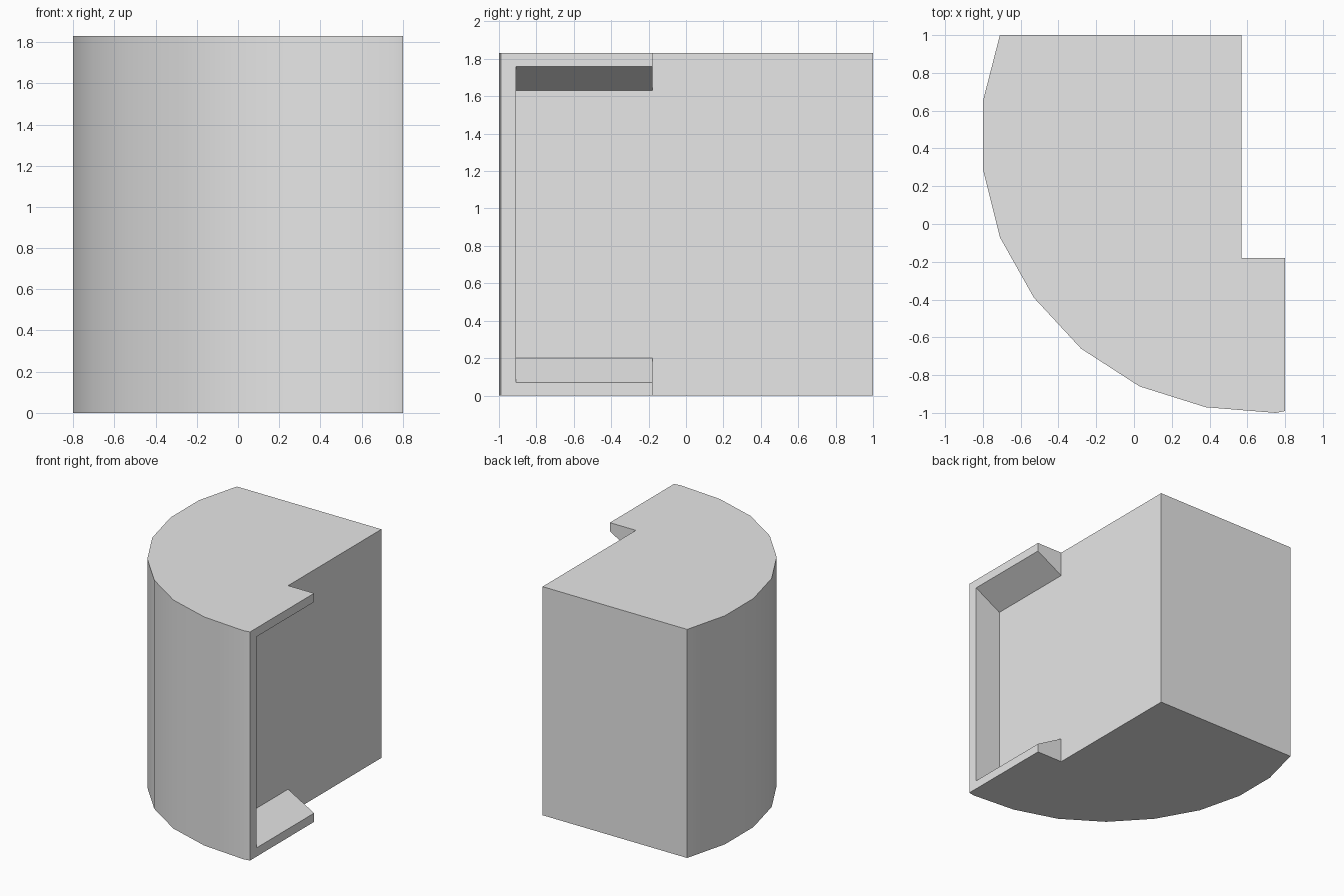
import bpy
import bmesh
from mathutils import Vector

if "Cube" in bpy.data.objects:
    bpy.data.objects.remove(bpy.data.objects["Cube"], do_unlink=True)

HEIGHT = 1.83
BACK_X, LIP_X, LIP_Y = 0.57, 0.8, -0.18

grey = bpy.data.materials.new("plain_grey")
grey.use_nodes = True
grey.diffuse_color = (0.8, 0.8, 0.8, 1)
grey.node_tree.nodes["Principled BSDF"].inputs["Base Color"].default_value = (0.8, 0.8, 0.8, 1)


def prism(name, points, direction):
    """Extrude a closed outline along a direction into a solid."""
    bm = bmesh.new()
    face = bm.faces.new([bm.verts.new(p) for p in points])
    moved = bmesh.ops.extrude_face_region(bm, geom=[face])["geom"]
    verts = [g for g in moved if isinstance(g, bmesh.types.BMVert)]
    bmesh.ops.translate(bm, verts=verts, vec=Vector(direction))
    bmesh.ops.recalc_face_normals(bm, faces=bm.faces)
    mesh = bpy.data.meshes.new(name)
    bm.to_mesh(mesh)
    bm.free()
    mesh.materials.append(grey)
    obj = bpy.data.objects.new(name, mesh)
    bpy.context.collection.objects.link(obj)
    return obj


# Curved body with the stepped lip on its left side
curve = [(-0.71, 1), (-0.8, 0.65), (-0.8, 0.29), (-0.71, -0.07), (-0.53, -0.39),
         (-0.28, -0.66), (0.03, -0.86), (0.38, -0.97), (0.75, -1), (LIP_X, -0.99)]
step = [(LIP_X, LIP_Y), (BACK_X, LIP_Y), (BACK_X, 1)]
body = prism("curved_body", [(x, y, 0) for x, y in curve + step], (0, 0, HEIGHT))

# Recess with sloped top and bottom, open toward the back
inner, outer, front_y = 0.2, 0.07, -0.91
reach = LIP_X + 0.1
wide = outer - (inner - outer) / (LIP_X - BACK_X) * 0.1
outline = [(BACK_X, inner), (reach, wide), (reach, HEIGHT - wide), (BACK_X, HEIGHT - inner)]
cutter = prism("recess_cutter", [(x, front_y, z) for x, z in outline], (0, 0.83, 0))
cutter.hide_render = True

cut = body.modifiers.new("recess", 'BOOLEAN')
cut.operation = 'DIFFERENCE'
cut.solver = 'EXACT'
cut.object = cutter

bpy.ops.object.select_all(action='DESELECT')
body.select_set(True)
bpy.context.view_layer.objects.active = body
bpy.ops.object.modifier_apply(modifier=cut.name)
bpy.data.objects.remove(cutter, do_unlink=True)

# Round the curved wall, keep the corners crisp
bpy.ops.object.shade_smooth_by_angle(angle=0.5)
